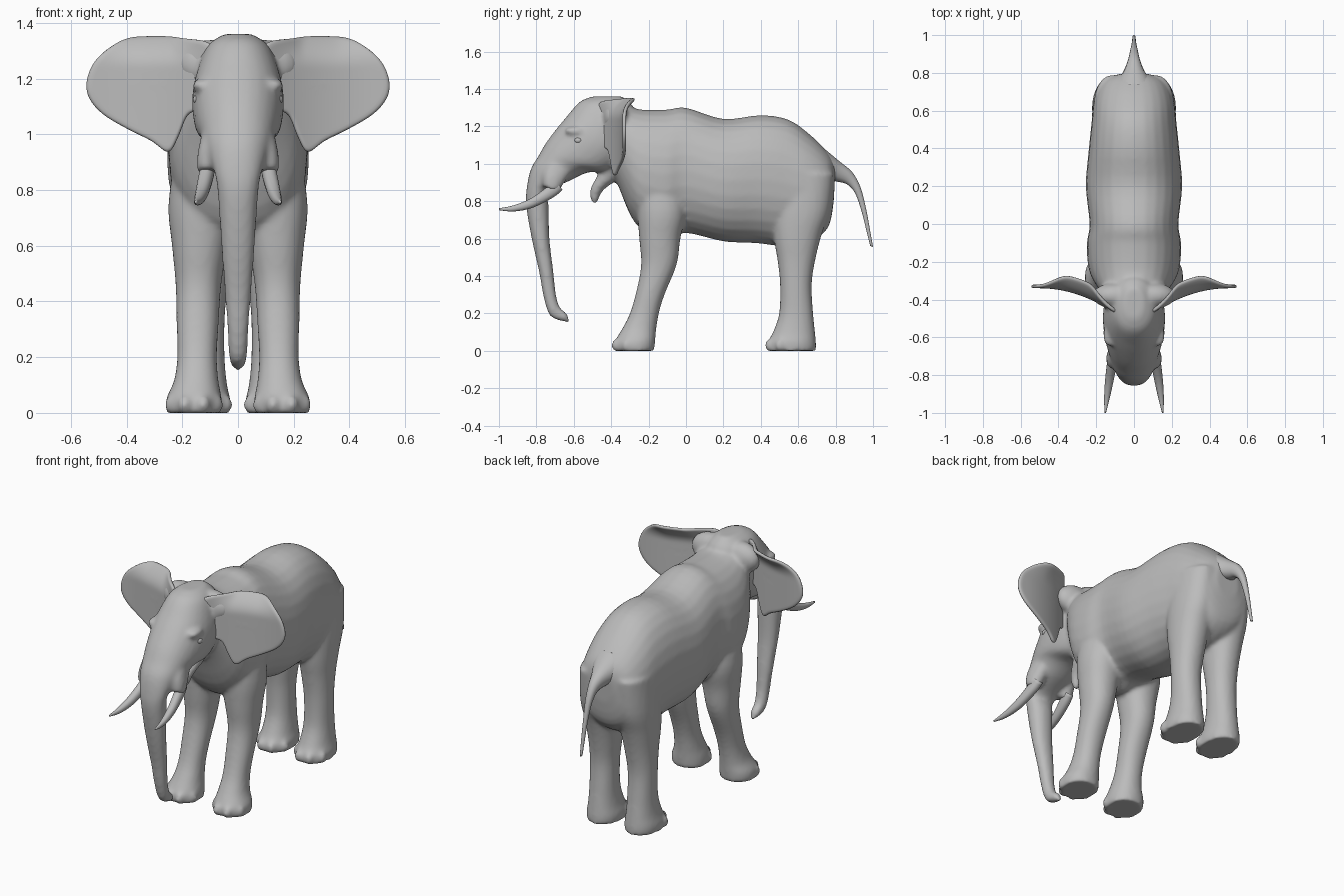
import bpy
import bmesh
from math import sin, cos, pi, copysign
from mathutils import Vector, Matrix

default_cube = bpy.data.objects.get("Cube")
if default_cube:
    bpy.data.objects.remove(default_cube, do_unlink=True)

grey = bpy.data.materials.new("plain grey")
grey.use_nodes = True
grey.diffuse_color = (0.5, 0.5, 0.5, 1)
grey.node_tree.nodes["Principled BSDF"].inputs["Base Color"].default_value = grey.diffuse_color


def spline(rows, steps, closed=False):
    """Catmull-Rom interpolation through rows of numbers."""
    count = len(rows)
    result = []
    for i in range(count if closed else count - 1):
        if closed:
            picks = [rows[(i + k) % count] for k in (-1, 0, 1, 2)]
        else:
            picks = [rows[min(max(i + k, 0), count - 1)] for k in (-1, 0, 1, 2)]
        p, q, r, s = [Vector(row) for row in picks]
        for step in range(steps):
            t = step / steps
            result.append(q + (r - p) * t / 2 + (p * 2 - q * 5 + r * 4 - s) * t * t / 2
                          + (q * 3 - p - r * 3 + s) * t ** 3 / 2)
    if not closed:
        result.append(Vector(rows[-1]))
    return result


def loft(bm, rows, side=1, segments=28, power=0.92):
    """Each row: front/top point (y, z), back/bottom point (y, z), half width, centre x."""
    rows = [tuple(row) + (0,) * (6 - len(row)) for row in rows]
    rings = []
    for ya, za, yb, zb, half, cx in spline(rows, 4):
        ring = []
        for k in range(segments):
            a = 2 * pi * k / segments
            c = copysign(abs(cos(a)) ** power, cos(a))
            s = copysign(abs(sin(a)) ** power, sin(a))
            ring.append(bm.verts.new((side * (cx + half * c),
                                      (ya + yb) / 2 + s * (ya - yb) / 2,
                                      (za + zb) / 2 + s * (za - zb) / 2)))
        rings.append(ring)
    faces = [bm.faces.new(rings[0]), bm.faces.new(rings[-1])]
    for low, high in zip(rings, rings[1:]):
        for k in range(segments):
            n = (k + 1) % segments
            faces.append(bm.faces.new((low[k], low[n], high[n], high[k])))
    bmesh.ops.recalc_face_normals(bm, faces=faces)


def blob(bm, centre, radii, side=1):
    place = Matrix.Translation((centre[0] * side, centre[1], centre[2]))
    bmesh.ops.create_uvsphere(bm, u_segments=20, v_segments=12, radius=1,
                              matrix=place @ Matrix.Diagonal((*radii, 1)))


def finish(bm, name):
    mesh = bpy.data.meshes.new(name)
    bm.to_mesh(mesh)
    bm.free()
    mesh.materials.append(grey)
    mesh.polygons.foreach_set("use_smooth", [True] * len(mesh.polygons))
    obj = bpy.data.objects.new(name, mesh)
    bpy.context.collection.objects.link(obj)
    return obj


# Torso, from neck to rump
torso = [(-.44, 1.27, -.42, .98, .1), (-.36, 1.31, -.37, .9, .17),
         (-.24, 1.29, -.27, .68, .235), (-.1, 1.29, -.12, .6, .25),
         (0, 1.3, 0, .63, .235), (.2, 1.24, .2, .585, .255),
         (.4, 1.26, .38, .575, .24), (.55, 1.235, .52, .56, .225),
         (.67, 1.15, .66, .58, .21), (.76, 1.06, .76, .66, .165),
         (.8, 1, .79, .8, .07)]

# Crown, face and trunk in one sweep
head = [(-.5, 1.36, -.34, 1.36, .05), (-.57, 1.33, -.28, 1.3, .11),
        (-.64, 1.25, -.27, 1.18, .15), (-.69, 1.19, -.3, 1.05, .165),
        (-.75, 1.11, -.4, .96, .155), (-.79, 1.04, -.52, .955, .135),
        (-.83, .97, -.62, .91, .115), (-.85, .88, -.74, .85, .085),
        (-.855, .78, -.735, .78, .072), (-.825, .6, -.73, .6, .06),
        (-.785, .42, -.71, .43, .047), (-.76, .28, -.695, .3, .037),
        (-.725, .185, -.675, .235, .033), (-.65, .155, -.65, .21, .026),
        (-.625, .15, -.63, .19, .016)]

# Drooping lower lip
jaw = [(-.47, 1.04, -.35, .98, .08), (-.47, .95, -.38, .91, .065),
       (-.505, .88, -.43, .87, .045), (-.515, .83, -.455, .84, .03),
       (-.5, .79, -.475, .79, .016)]

tusk_socket = [(-.7, 1.08, -.58, 1, .04, .08), (-.76, .96, -.65, .9, .045, .1),
               (-.765, .88, -.68, .85, .036, .11)]

front_leg = [(-.26, .95, -.02, .95, .1, .12), (-.26, .75, 0, .75, .12, .13),
             (-.25, .6, -.03, .6, .1, .137), (-.24, .46, -.05, .46, .082, .142),
             (-.265, .32, -.115, .3, .075, .145), (-.3, .2, -.145, .2, .071, .147),
             (-.34, .12, -.16, .11, .08, .15), (-.38, .05, -.165, .05, .1, .158),
             (-.38, 0, -.17, 0, .1, .158)]

hind_leg = [(.46, .95, .79, .95, .1, .11), (.46, .75, .77, .75, .11, .112),
            (.47, .6, .725, .62, .1, .117), (.49, .48, .69, .48, .087, .12),
            (.503, .35, .672, .35, .078, .125), (.498, .2, .68, .2, .077, .125),
            (.465, .1, .69, .1, .086, .125), (.435, .045, .695, .045, .098, .125),
            (.43, 0, .695, 0, .096, .125)]

# Fused skin: torso, head, trunk and legs
skin = bmesh.new()
loft(skin, torso)
loft(skin, head)
loft(skin, jaw)
for side in (1, -1):
    loft(skin, front_leg, side)
    loft(skin, hind_leg, side)
    loft(skin, tusk_socket, side)
    # Ear roots and brows
    blob(skin, (.1, -.38, 1.25), (.12, .07, .09), side)
    blob(skin, (.125, -.59, 1.175), (.04, .06, .025), side)
    # Toes fan around the front of each foot
    for cx, cy in ((.158, -.28), (.125, .54)):
        for k in range(4):
            angle = pi * (k + .5) / 4
            blob(skin, (cx + .086 * cos(angle), cy - .1 * sin(angle), .03),
                 (.026, .026, .034), side)
body = finish(skin, "body")
remesh = body.modifiers.new("fuse", "REMESH")
remesh.mode = "VOXEL"
remesh.voxel_size = .011
remesh.use_smooth_shade = True
smooth = body.modifiers.new("soften", "SMOOTH")
smooth.factor = .5
smooth.iterations = 8

# Tail
tail = bmesh.new()
loft(tail, [(.73, 1.09, .76, .92, .1), (.82, 1.015, .8, .905, .055),
            (.89, .955, .86, .89, .03), (.935, .87, .905, .84, .02),
            (.965, .75, .94, .74, .013), (.985, .64, .965, .64, .01),
            (1, .555, .985, .56, .007)], segments=14)
finish(tail, "tail")


def ear_depth(x, z):
    """Sheet sweeps back from the head; its top rim folds rearwards."""
    fold = min(max((z - 1.24) / .11, 0), 1) * min(max((x - .1) / .12, 0), 1)
    fade = min(max((.56 - x) / .2, 0), 1)
    return -.33 - .13 * (max(0, .5 - x) / .4) ** 2 + .075 * fold ** 2 * fade


ear_outline = [(.09, 1.32), (.2, 1.345), (.3, 1.35), (.41, 1.34), (.5, 1.28),
               (.54, 1.21), (.54, 1.14), (.49, 1.075), (.4, 1.02), (.31, .975),
               (.25, .935), (.215, .99), (.18, 1.07), (.12, 1.1), (.09, 1.2)]

for side, label in ((1, "left"), (-1, "right")):
    # Ear: concentric rings from the middle out to the rim
    ear = bmesh.new()
    middle = Vector((.28, 1.18))
    outline = spline(ear_outline, 4, closed=True)
    rings = []
    for level in range(1, 11):
        points = [middle.lerp(p, level / 10) for p in outline]
        rings.append([ear.verts.new((side * p.x, ear_depth(p.x, p.y), p.y)) for p in points])
    ear.faces.new(rings[0])
    for inner, outer in zip(rings, rings[1:]):
        for k in range(len(outline)):
            n = (k + 1) % len(outline)
            ear.faces.new((inner[k], inner[n], outer[n], outer[k]))
    bmesh.ops.recalc_face_normals(ear, faces=ear.faces)
    ear_object = finish(ear, label + "_ear")
    solid = ear_object.modifiers.new("thickness", "SOLIDIFY")
    solid.thickness = .02
    solid.offset = 0
    rounding = ear_object.modifiers.new("rounding", "SUBSURF")
    rounding.levels = rounding.render_levels = 1

    # Tusk
    tusk = bmesh.new()
    loft(tusk, [(-.7, .92, -.66, .86, .027, .108), (-.745, .875, -.71, .82, .027, .115),
                (-.83, .815, -.82, .765, .023, .13), (-.92, .778, -.92, .745, .015, .143),
                (-1, .762, -1, .752, .004, .152)], side, segments=16)
    finish(tusk, label + "_tusk")

    # Eye
    eye = bmesh.new()
    blob(eye, (.142, -.575, 1.125), (.02, .024, .018), side)
    finish(eye, label + "_eye")
